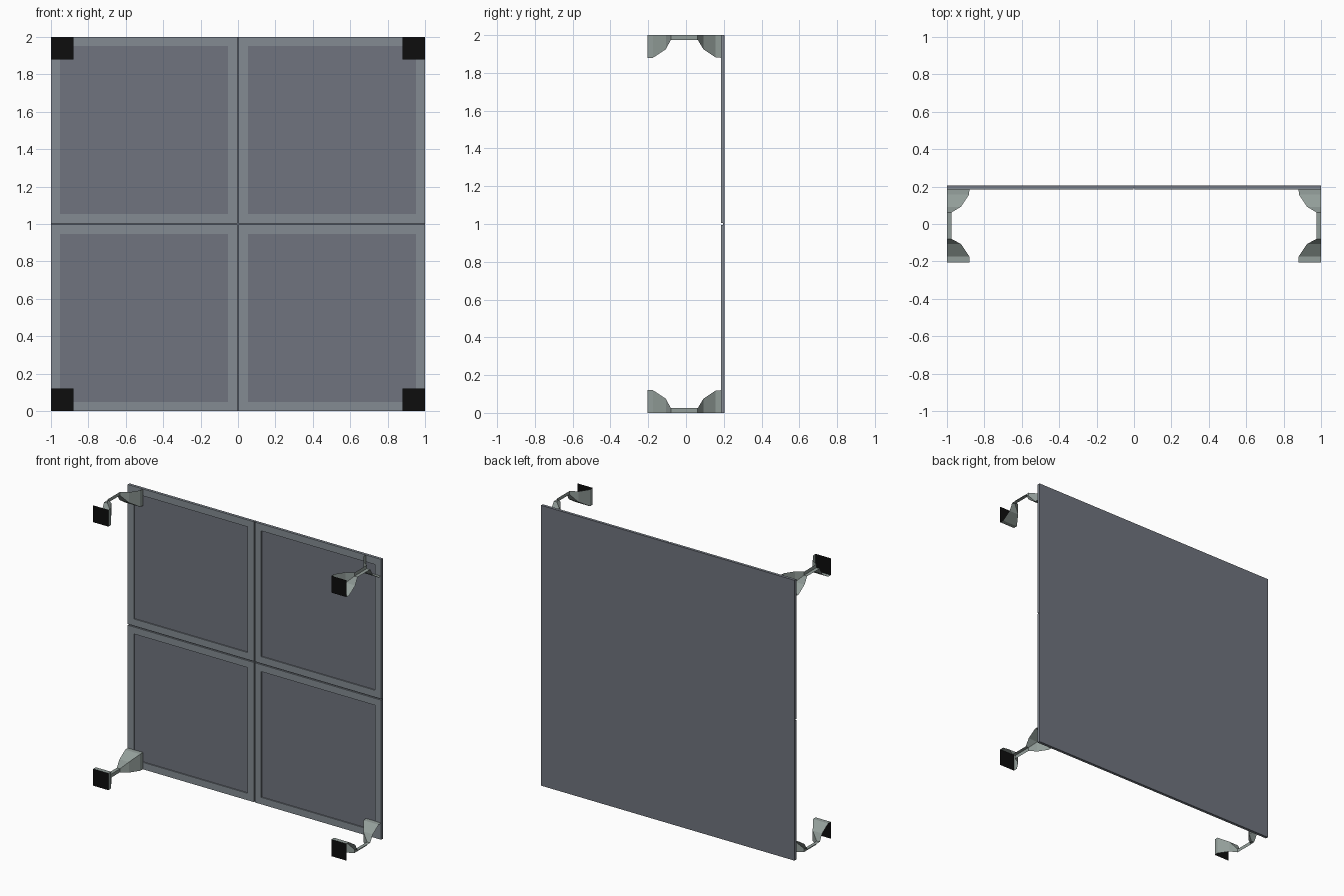
import bpy, bmesh

if "Cube" in bpy.data.objects:
    bpy.data.objects.remove(bpy.data.objects["Cube"])


def material(name, rgb):
    m = bpy.data.materials.new(name)
    m.diffuse_color = (*rgb, 1)
    m.use_nodes = True
    m.node_tree.nodes["Principled BSDF"].inputs["Base Color"].default_value = m.diffuse_color
    return m


FRAME = material("frame_grey", (0.23, 0.26, 0.29))
PANEL = material("panel_slate", (0.16, 0.175, 0.21))
METAL = material("bracket_grey", (0.29, 0.34, 0.32))
BLACK = material("pad_black", (0.004, 0.004, 0.004))


def add_object(name, bm, mats):
    mesh = bpy.data.meshes.new(name)
    bm.to_mesh(mesh)
    bm.free()
    for m in mats:
        mesh.materials.append(m)
    ob = bpy.data.objects.new(name, mesh)
    bpy.context.collection.objects.link(ob)
    return ob


def box(lo, hi):
    bm = bmesh.new()
    bmesh.ops.create_cube(bm, size=1)
    for v in bm.verts:
        v.co = [(a + b) / 2 + c * (b - a) for a, b, c in zip(lo, hi, v.co)]
    bm.normal_update()
    return bm


# backing sheet behind the four tiles
add_object("back_sheet", box((-1, 0.195, 0), (1, 0.205, 2)), [PANEL])

# four square tiles with a raised border, separated by a thin groove
GAP = 0.004
for x0, x1 in ((-1, -GAP), (GAP, 1)):
    for z0, z1 in ((0, 1 - GAP), (1 + GAP, 2)):
        bm = box((x0, 0.185, z0), (x1, 0.196, z1))
        front = next(f for f in bm.faces if f.normal.y < -0.9)
        bmesh.ops.inset_region(bm, faces=[front], thickness=0.07)
        hole = bmesh.ops.extrude_discrete_faces(bm, faces=[front])["faces"][0]
        for v in hole.verts:
            v.co.y = 0.193
        hole.material_index = 1
        add_object("wall_tile", bm, [FRAME, PANEL])

# corner brackets: open L-shaped sheet flaring at both ends, (y, width)
PROFILE = [(-0.205, 0.12), (-0.175, 0.12), (-0.107, 0.075), (-0.08, 0.025),
           (0.062, 0.025), (0.092, 0.075), (0.157, 0.118), (0.186, 0.12)]

for sx in (-1, 1):
    for top in (False, True):
        flip = (sx > 0) != top

        def point(inset_x, y, inset_z):
            return (sx * (1 - inset_x), y, 2 - inset_z if top else inset_z)

        def face(bm, verts):
            bm.faces.new(verts[::-1] if flip else verts)

        bm = bmesh.new()
        rows = [[bm.verts.new(point(*p)) for p in ((0, y, r), (r, y, r), (r, y, 0))]
                for y, r in PROFILE]
        for a, b in zip(rows, rows[1:]):
            for i in (0, 1):
                face(bm, [a[i], a[i + 1], b[i + 1], b[i]])
        add_object("corner_bracket", bm, [METAL])

        # black square end pad
        bm = bmesh.new()
        face(bm, [bm.verts.new(point(i, -0.205, k) )
                  for i, k in ((0, 0), (0.12, 0), (0.12, 0.12), (0, 0.12))])
        add_object("end_pad", bm, [BLACK])
